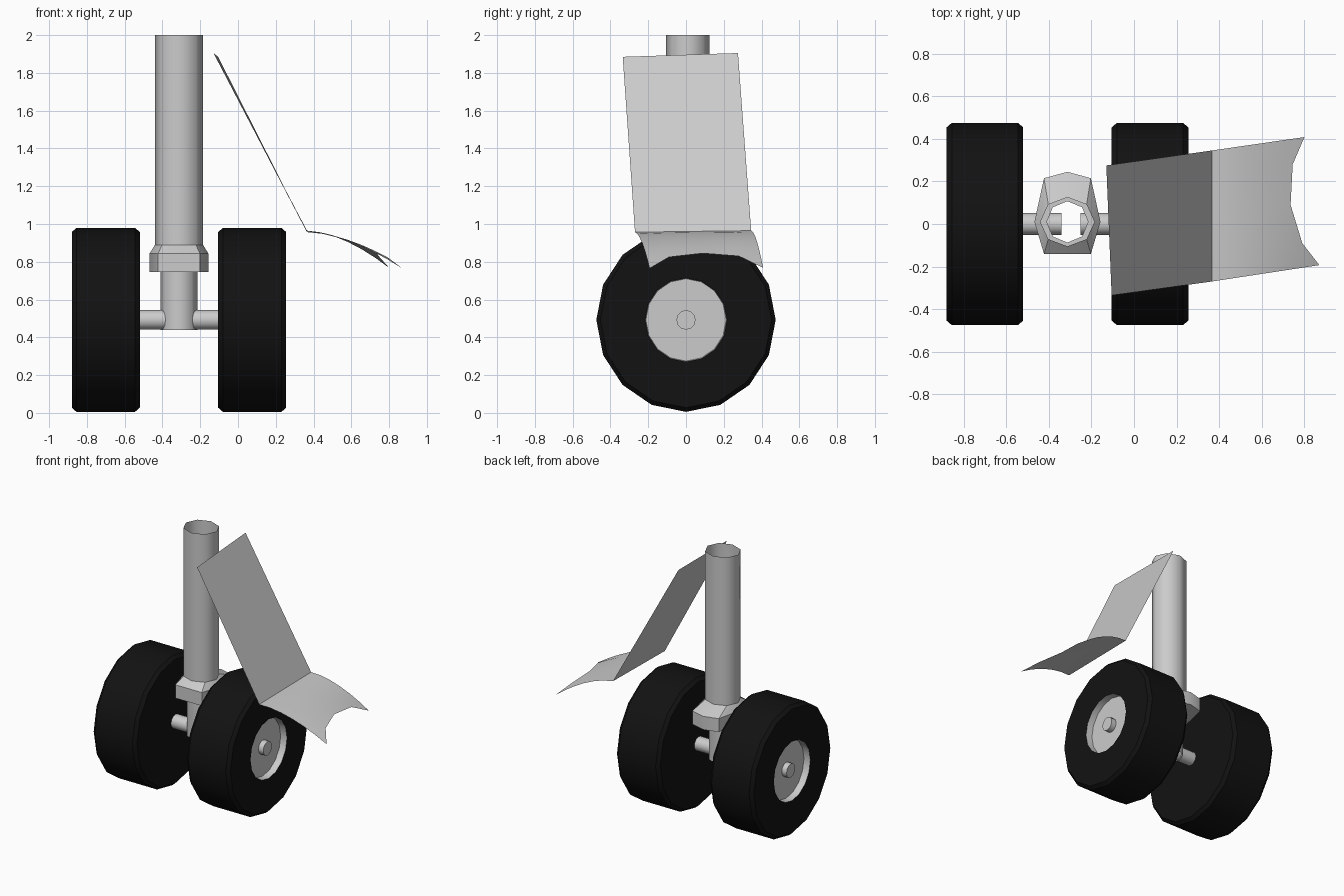
import bpy, math

if "Cube" in bpy.data.objects:
    bpy.data.objects.remove(bpy.data.objects["Cube"])

dark = bpy.data.materials.new("rubber_black")
dark.diffuse_color = (0.006, 0.006, 0.006, 1)
dark.use_nodes = True
dark.node_tree.nodes["Principled BSDF"].inputs["Base Color"].default_value = dark.diffuse_color


def loft(name, rings, caps=(False, False), closed=True, mat=None, angle=35):
    """Skin a list of point rings; optionally cap the first and last ring."""
    n = len(rings[0])
    verts = [p for ring in rings for p in ring]
    faces = []
    for i in range(len(rings) - 1):
        for j in range(n if closed else n - 1):
            k = (j + 1) % n
            faces.append((i * n + j, i * n + k, (i + 1) * n + k, (i + 1) * n + j))
    if caps[0]:
        faces.append(tuple(reversed(range(n))))
    if caps[1]:
        faces.append(tuple(range(len(verts) - n, len(verts))))
    me = bpy.data.meshes.new(name)
    me.from_pydata(verts, [], faces)
    ob = bpy.data.objects.new(name, me)
    bpy.context.collection.objects.link(ob)
    if mat:
        me.materials.append(mat)
    bpy.ops.object.select_all(action='DESELECT')
    ob.select_set(True)
    bpy.context.view_layer.objects.active = ob
    bpy.ops.object.shade_smooth_by_angle(angle=math.radians(angle))
    return ob


ZC = 0.4925   # axle height


def ring_x(x, r, n=16, squash=1.0):
    a = 2 * math.pi / n
    return [(x, r * squash * math.cos(a * i), ZC + r * math.sin(a * i)) for i in range(n)]


def ring_z(z, rx, ry, cx=-0.3125, cy=0.01, n=8):
    a = 2 * math.pi / n
    return [(cx + rx * math.cos(a * i), cy + ry * math.sin(a * i), z) for i in range(n)]


# Wheels: tyre closed on the inner side, recessed hub and axle cap on the outer side
for side, cx, s in (("left", -0.70, -1), ("right", 0.075, 1)):
    def lathe(name, prof, n, caps, mat=None):
        rings = [ring_x(cx + s * x, r, n, 0.975) for x, r in prof]
        if s < 0:
            rings = [r[::-1] for r in rings]
        loft(name, rings, caps, mat=mat)
    lathe(side + "_tyre", [(-0.18, 0.22), (-0.18, 0.40), (-0.18, 0.465), (-0.155, 0.487),
                           (0.155, 0.487), (0.18, 0.465), (0.18, 0.40), (0.18, 0.222)],
          16, (True, False), dark)
    lathe(side + "_hub", [(0.18, 0.222), (0.13, 0.218)], 16, (False, True))
    lathe(side + "_axle_cap", [(0.13, 0.052), (0.17, 0.052)], 12, (False, True))

# Axle stubs running into the piston
loft("left_axle", [ring_x(-0.54, 0.052, 12), ring_x(-0.34, 0.052, 12)], (False, True))
loft("right_axle", [ring_x(-0.25, 0.052, 12), ring_x(-0.09, 0.052, 12)], (True, False))

# Piston, open tube
loft("piston", [ring_z(0.44, 0.097, 0.097), ring_z(0.745, 0.097, 0.097)], angle=50)

# Main strut, open at the top
loft("strut_tube", [ring_z(0.86, 0.127, 0.115), ring_z(2.0, 0.127, 0.115)], angle=50)


# Collar: octagon that bulges to the rear, closed underneath against the piston
def collar_ring(z):
    off = [(0.155, 0.01), (0.11, 0.215), (0, 0.245), (-0.11, 0.215),
           (-0.155, 0.01), (-0.11, -0.14), (0, -0.14), (0.11, -0.14)]
    return [(-0.3125 + x, y, z) for x, y in off]


loft("strut_collar", [ring_z(0.745, 0.097, 0.097), collar_ring(0.745), collar_ring(0.845),
                      ring_z(0.89, 0.127, 0.115)], angle=35)

# Door: flat upper panel
top = [(-0.105, -0.335, 1.885), (-0.13, 0.275, 1.905)]
hinge = [(0.365, -0.27, 0.957), (0.365, 0.345, 0.965)]
loft("upper_door", [hinge, top], closed=False)

# Door: curved lower panel with a scooped outer edge
starts = [-0.27, -0.15, 0.03, 0.22, 0.345]
ends = [(0.87, -0.193, 0.765), (0.79, -0.09, 0.825), (0.735, 0.09, 0.845),
        (0.745, 0.28, 0.83), (0.80, 0.408, 0.768)]
rows = []
for i in range(7):
    t = i / 6
    row = []
    for y0, (x, y, z) in zip(starts, ends):
        z0 = 0.957 + 0.008 * (y0 + 0.27) / 0.615
        row.append((0.365 + (x - 0.365) * t, y0 + (y - y0) * t, z0 + (z - z0) * t ** 1.7))
    rows.append(row)
loft("lower_door", rows[::-1], closed=False)
